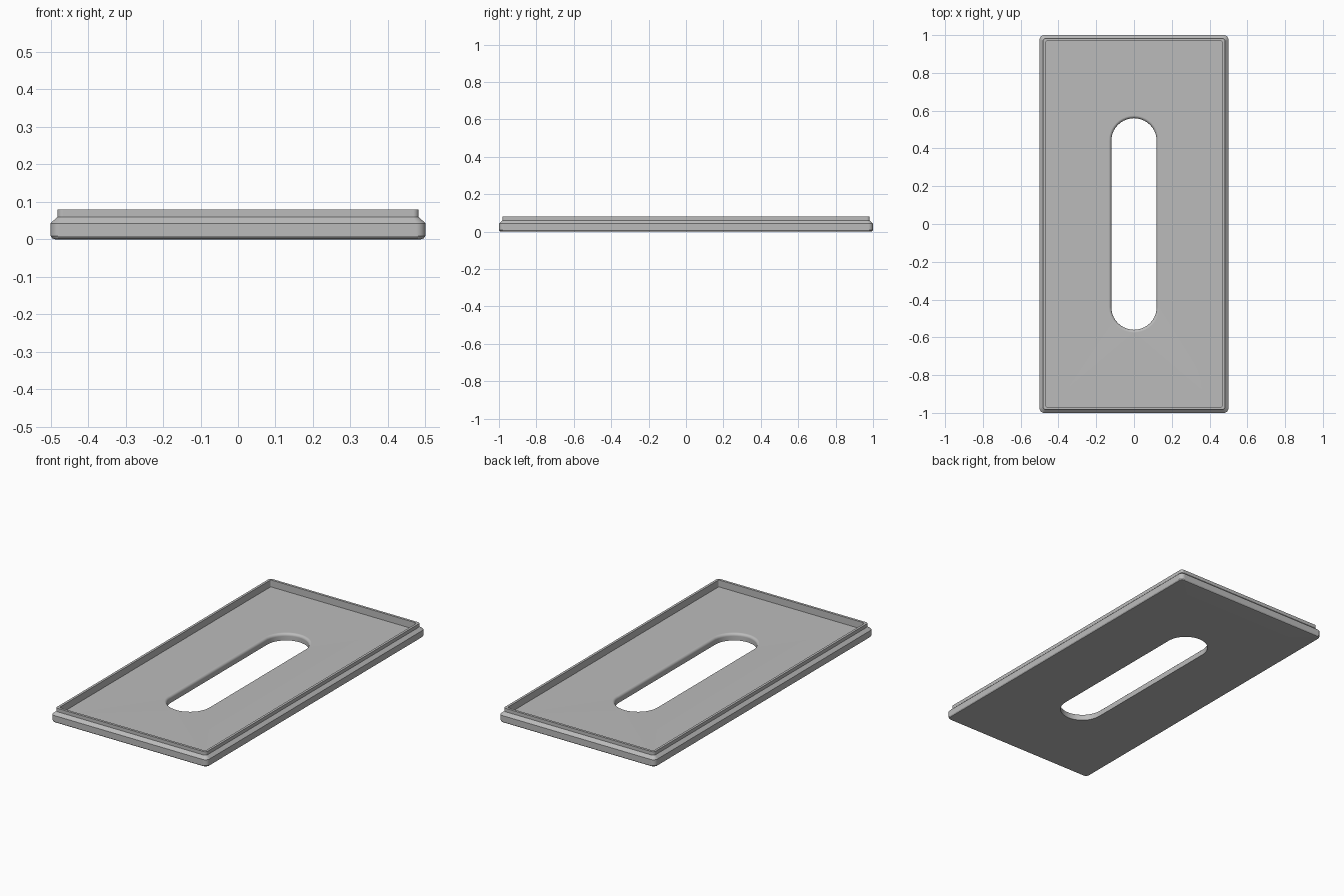
import bpy, bmesh
from math import sin, cos, pi

cube = bpy.data.objects.get("Cube")
if cube:
    bpy.data.objects.remove(cube, do_unlink=True)

STEPS = 10  # segments in each rounded corner


def rounded_ring(bm, hx, hy, r, z):
    """Loop of vertices around a rounded rectangle of half size hx, hy."""
    ring = []
    for q, (sx, sy) in enumerate([(1, 1), (-1, 1), (-1, -1), (1, -1)]):
        for i in range(STEPS + 1):
            a = (q + i / STEPS) * pi / 2
            ring.append(bm.verts.new((sx * (hx - r) + r * cos(a),
                                      sy * (hy - r) + r * sin(a), z)))
    return ring


def outer(inset, z, r):
    return (0.5 - inset, 1 - inset, r, z)


def slot(grow, z):
    return (0.12 + grow, 0.56 + grow, 0.12 + grow, z)


# Cross-section, from the underside outwards, over the rim and into the slot
FLOOR, FILLET = 0.04, 0.015
section = [
    outer(0.012, 0, 0.015), outer(0.004, 0.003, 0.022), outer(0, 0.009, 0.025),
    outer(0, 0.043, 0.025), outer(0.018, 0.06, 0.015),
    outer(0.018, 0.08, 0.015), outer(0.032, 0.08, 0.008),
    outer(0.032, FLOOR, 0.008),
]
for i in range(6):
    a = i / 5 * pi / 2
    section.append(slot(FILLET * (1 - sin(a)), FLOOR - FILLET * (1 - cos(a))))
section.append(slot(0, 0))

# Tray: the rings joined into one closed shell
bm = bmesh.new()
rings = [rounded_ring(bm, *s) for s in section]
for a, b in zip(rings, rings[1:] + rings[:1]):
    for i in range(len(a)):
        j = (i + 1) % len(a)
        bm.faces.new((a[i], a[j], b[j], b[i]))
bmesh.ops.remove_doubles(bm, verts=bm.verts, dist=1e-5)
bmesh.ops.recalc_face_normals(bm, faces=bm.faces)
mesh = bpy.data.meshes.new("slotted_tray")
bm.to_mesh(mesh)
bm.free()
tray = bpy.data.objects.new("slotted_tray", mesh)
bpy.context.collection.objects.link(tray)

# Plain grey finish
grey = bpy.data.materials.new("plain_grey")
grey.use_nodes = True
colour = (0.5, 0.5, 0.5, 1)
grey.diffuse_color = colour
grey.node_tree.nodes["Principled BSDF"].inputs["Base Color"].default_value = colour
mesh.materials.append(grey)

# Smooth fillets with flat panels and crisp steps
bpy.context.view_layer.objects.active = tray
tray.select_set(True)
bpy.ops.object.shade_smooth_by_angle(angle=0.55)
weighted = tray.modifiers.new("flat_panels", 'WEIGHTED_NORMAL')
weighted.keep_sharp = True
